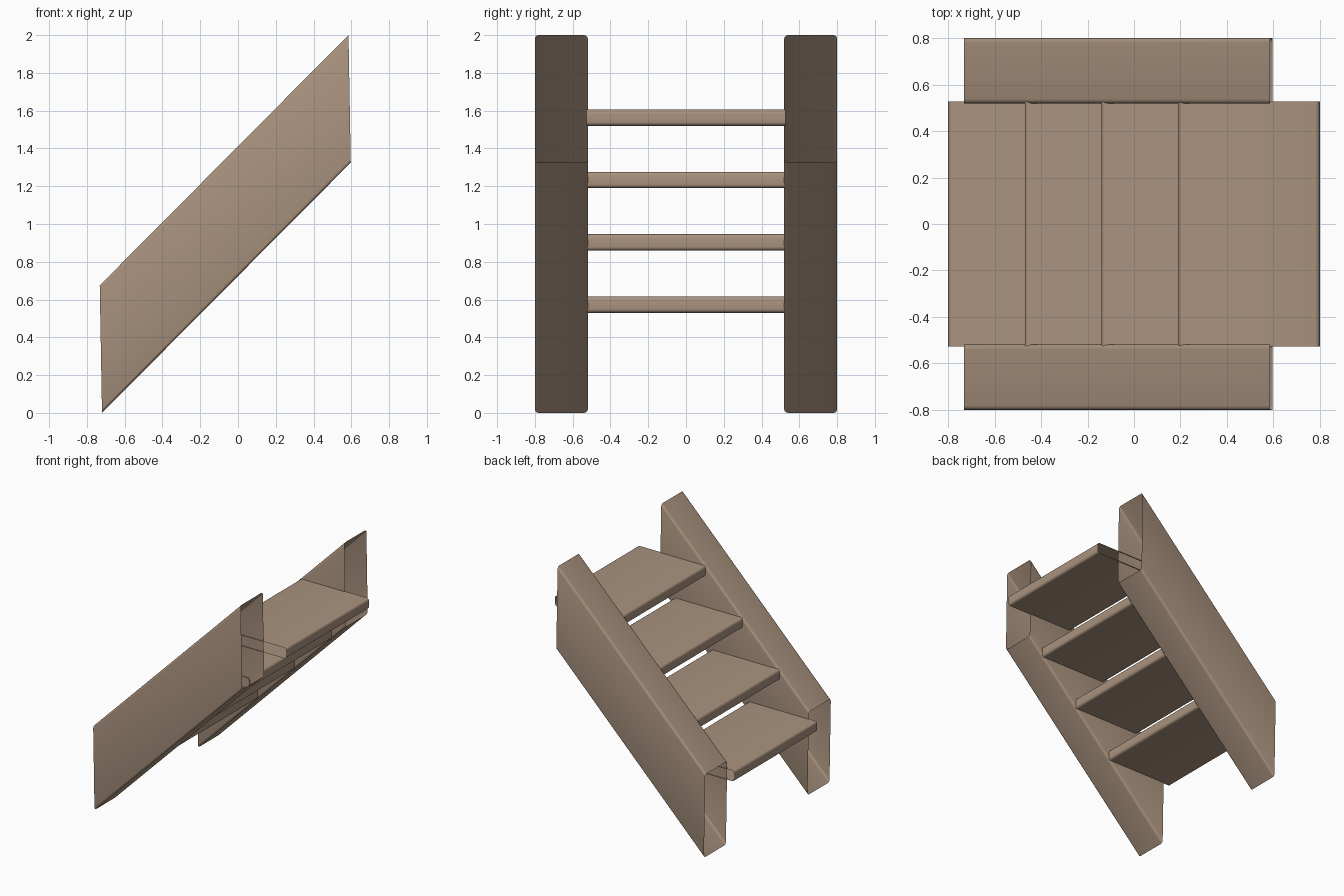
import bpy
from math import sin, cos, pi

if "Cube" in bpy.data.objects:
    bpy.data.objects.remove(bpy.data.objects["Cube"])

wood = bpy.data.materials.new("wood")
wood.diffuse_color = (0.40, 0.29, 0.21, 1)
wood.use_nodes = True
wood.node_tree.nodes["Principled BSDF"].inputs["Base Color"].default_value = wood.diffuse_color


def rounded_rect(a0, a1, b0, b1, r, segs=4):
    """Closed loop of 2D points round a rectangle with rounded corners."""
    corners = [(a1 - r, b1 - r), (a0 + r, b1 - r), (a0 + r, b0 + r), (a1 - r, b0 + r)]
    pts = []
    for k, (ca, cb) in enumerate(corners):
        for i in range(segs + 1):
            t = (k + i / segs) * pi / 2
            pts.append((ca + r * cos(t), cb + r * sin(t)))
    return pts


def open_tube(name, start, end):
    """Thin open-ended skin between two matching loops."""
    n = len(start)
    faces = [(i, (i + 1) % n, n + (i + 1) % n, n + i) for i in range(n)]
    me = bpy.data.meshes.new(name)
    me.from_pydata(start + end, [], faces)
    me.materials.append(wood)
    me.polygons.foreach_set("use_smooth", [True] * n)
    ob = bpy.data.objects.new(name, me)
    bpy.context.collection.objects.link(ob)
    return ob


# Sloping side stringers: hollow box sections with near-vertical open ends
H = 0.675
for side, y0, y1 in (("front", -0.80, -0.52), ("back", 0.52, 0.80)):
    prof = rounded_rect(y0, y1, 0, H, 0.02)
    low = [(-0.72 - 0.012 * z / H, y, z) for y, z in prof]
    high = [(x + 1.317, y, z + 2 - H) for x, y, z in low]
    open_tube(side + "_stringer", low, high)

# Four treads: flat rounded sections running between the stringers
for i in range(4):
    x, z = -0.80 + 0.33 * i, 0.53 + 0.33 * i
    prof = rounded_rect(x, x + 0.61, z, z + 0.086, 0.02)
    open_tube(f"tread_{i + 1}",
              [(px, 0.527, pz) for px, pz in prof],
              [(px, -0.527, pz) for px, pz in prof])
